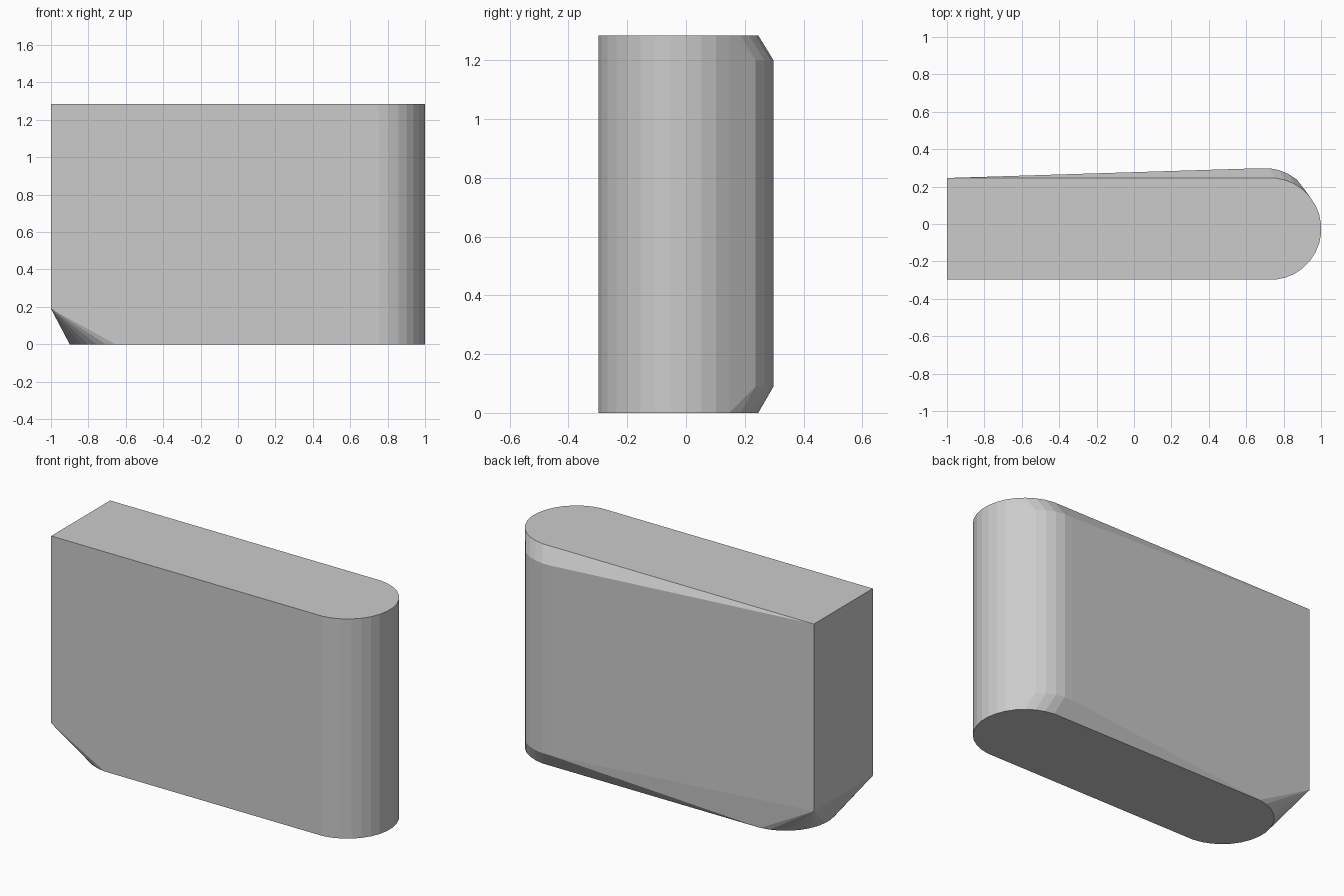
import bpy, bmesh, math

cube = bpy.data.objects.get("Cube")
if cube:
    bpy.data.objects.remove(cube, do_unlink=True)

HEIGHT, CY, APOTHEM = 1.285, -0.026, 0.272
STEP = math.radians(11.25)
RADIUS = APOTHEM / math.cos(STEP / 2)


def arc(cx, cy, z, first, last):
    """Points of a 32-sided circle, from one corner number to another."""
    return [(cx + RADIUS * math.cos((i + 0.5) * STEP),
             cy + RADIUS * math.sin((i + 0.5) * STEP), z)
            for i in range(first, last + 1)]


front_y, back_y = CY - APOTHEM, CY + APOTHEM
round_x, foot_x = 1 - APOTHEM, -0.9 + APOTHEM
points = []

# Rounded end at top and base
for z in (0, HEIGHT):
    points += arc(round_x, CY, z, -8, 7)

# Bulging back, pulled in at top and base by the chamfers
for z in (0.09, 1.2):
    points += arc(round_x - 0.03, CY + 0.052, z, 4, 8)

# Square end, and the rounded foot it tapers into
points += [(-1, y, z) for y in (front_y, back_y) for z in (0.19, HEIGHT)]
points += arc(foot_x, CY, 0, 8, 23)

# Wrap the sections in one faceted skin
bm = bmesh.new()
for p in points:
    bm.verts.new(p)
hull = bmesh.ops.convex_hull(bm, input=bm.verts)
loose = [v for v in bm.verts if not v.link_faces]
bmesh.ops.delete(bm, geom=loose, context='VERTS')
bmesh.ops.dissolve_limit(bm, angle_limit=math.radians(0.2),
                         verts=bm.verts, edges=bm.edges)
bmesh.ops.recalc_face_normals(bm, faces=bm.faces)
mesh = bpy.data.meshes.new("body")
bm.to_mesh(mesh)
bm.free()
body = bpy.data.objects.new("body", mesh)
bpy.context.collection.objects.link(body)

# Plain grey
grey = bpy.data.materials.new("plain_grey")
grey.use_nodes = True
colour = (0.6, 0.6, 0.6, 1)
grey.diffuse_color = colour
grey.node_tree.nodes["Principled BSDF"].inputs["Base Color"].default_value = colour
mesh.materials.append(grey)
